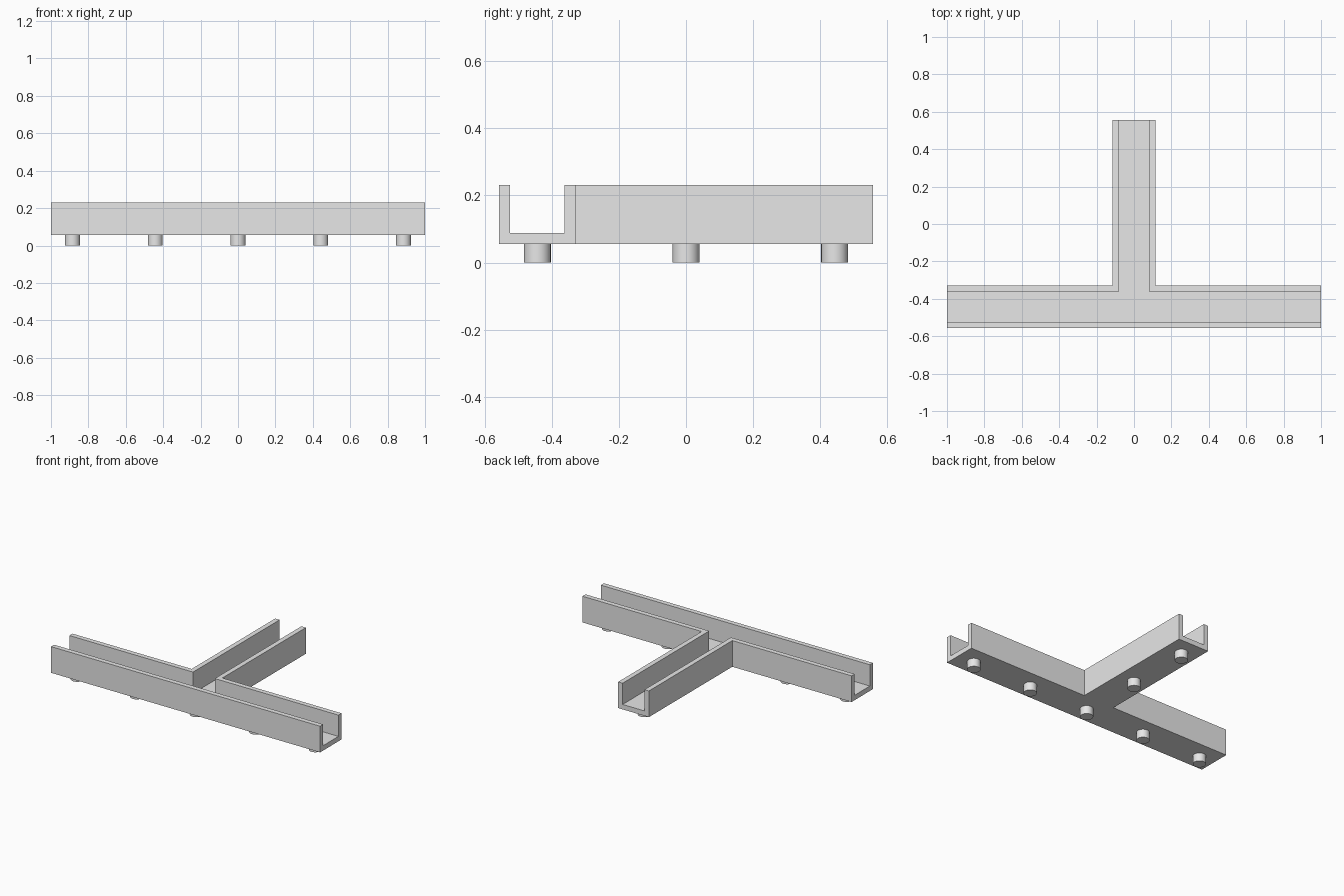
import bpy
import bmesh

cube = bpy.data.objects.get("Cube")
if cube:
    bpy.data.objects.remove(cube, do_unlink=True)

grey = bpy.data.materials.new("light grey")
grey.use_nodes = True
grey.diffuse_color = (0.8, 0.8, 0.8, 1)
grey.node_tree.nodes["Principled BSDF"].inputs["Base Color"].default_value = (0.8, 0.8, 0.8, 1)

BASE, FLOOR, TOP = 0.055, 0.088, 0.231
BAR_Y, HALF, WALL = -0.443, 0.114, 0.033
PEG_RADIUS = 0.04


def tee_prism(name, half, x_end, y_end, z0, z1):
    """T-shaped solid: a bar along x with a stem running towards +y."""
    front, back = BAR_Y - half, BAR_Y + half
    outline = [(-x_end, front), (x_end, front), (x_end, back), (half, back),
               (half, y_end), (-half, y_end), (-half, back), (-x_end, back)]
    bm = bmesh.new()
    face = bm.faces.new([bm.verts.new((x, y, z0)) for x, y in outline])
    grown = bmesh.ops.extrude_face_region(bm, geom=[face])["geom"]
    bmesh.ops.translate(bm, vec=(0, 0, z1 - z0),
                        verts=[v for v in grown if isinstance(v, bmesh.types.BMVert)])
    bmesh.ops.recalc_face_normals(bm, faces=bm.faces)
    mesh = bpy.data.meshes.new(name)
    bm.to_mesh(mesh)
    bm.free()
    mesh.materials.append(grey)
    obj = bpy.data.objects.new(name, mesh)
    bpy.context.collection.objects.link(obj)
    return obj


# Open-topped T channel, hollowed by a narrower T that runs past every end
channel = tee_prism("tee_channel", HALF, 1.0, 0.557, BASE, TOP)
cutter = tee_prism("channel_cutter", HALF - WALL, 1.1, 0.7, FLOOR, TOP + 0.1)
cut = channel.modifiers.new("hollow", "BOOLEAN")
cut.operation = "DIFFERENCE"
cut.solver = "EXACT"
cut.object = cutter
bpy.context.view_layer.objects.active = channel
channel.select_set(True)
bpy.ops.object.modifier_apply(modifier=cut.name)
bpy.data.objects.remove(cutter, do_unlink=True)

# Round pegs under the bar and the stem
spots = [(i * 0.4425, BAR_Y) for i in range(-2, 3)] + [(0, 0), (0, -BAR_Y)]
for number, (x, y) in enumerate(spots, 1):
    bpy.ops.mesh.primitive_cylinder_add(vertices=48, radius=PEG_RADIUS, depth=BASE,
                                        location=(x, y, BASE / 2))
    peg = bpy.context.object
    peg.name = f"peg_{number}"
    peg.data.materials.append(grey)
    bpy.ops.object.shade_smooth_by_angle()
